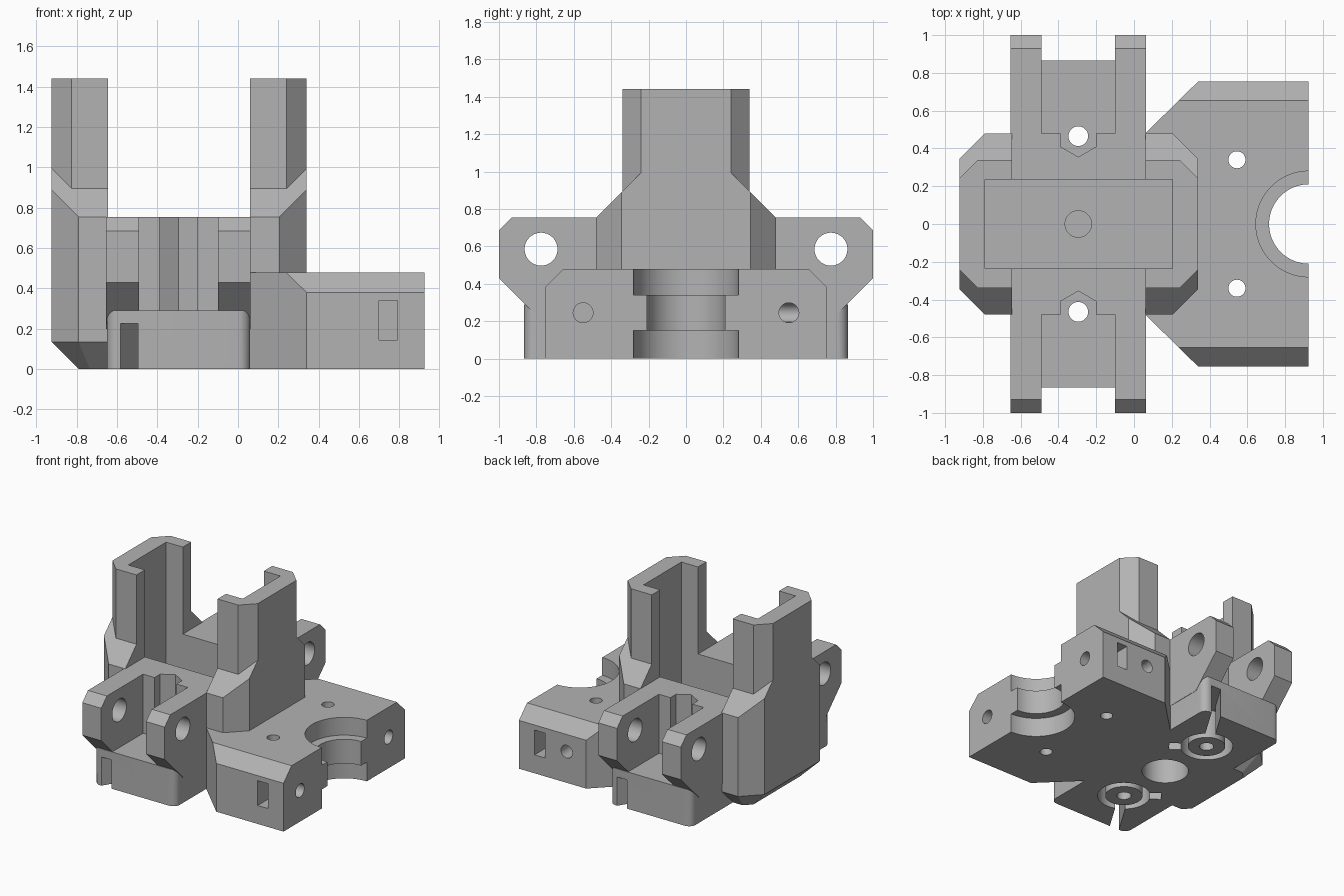
import bpy, bmesh, math
from mathutils import Vector

if "Cube" in bpy.data.objects:
    bpy.data.objects.remove(bpy.data.objects["Cube"])

CX = -0.2925  # mid plane of the tower
grey = bpy.data.materials.new("plain_grey")
grey.diffuse_color = (0.45, 0.45, 0.45, 1)
grey.use_nodes = True
grey.node_tree.nodes["Principled BSDF"].inputs["Base Color"].default_value = grey.diffuse_color


def make(name, bm):
    bmesh.ops.recalc_face_normals(bm, faces=bm.faces)
    me = bpy.data.meshes.new(name)
    bm.to_mesh(me)
    bm.free()
    ob = bpy.data.objects.new(name, me)
    bpy.context.collection.objects.link(ob)
    return ob


def prism(name, pts, axis, lo, hi):
    """Extrude a 2D outline along x, y or z."""
    place = {'x': lambda a, b, t: (t, a, b), 'y': lambda a, b, t: (a, t, b),
             'z': lambda a, b, t: (a, b, t)}[axis]
    bm = bmesh.new()
    f = bm.faces.new([bm.verts.new(place(a, b, lo)) for a, b in pts])
    ext = bmesh.ops.extrude_face_region(bm, geom=[f])['geom']
    shift = Vector(place(0, 0, hi - lo))
    bmesh.ops.translate(bm, vec=shift, verts=[g for g in ext if isinstance(g, bmesh.types.BMVert)])
    return make(name, bm)


def box(name, x0, x1, y0, y1, z0, z1):
    return prism(name, [(x0, y0), (x1, y0), (x1, y1), (x0, y1)], 'z', z0, z1)


def rod(name, a, b, r, axis, lo, hi, n=48):
    pts = [(a + r * math.cos(math.tau * (i + .5) / n), b + r * math.sin(math.tau * (i + .5) / n))
           for i in range(n)]
    return prism(name, pts, axis, lo, hi)


def octagon(hx, hy, c):
    q = [(hx, hy - c), (hx - c, hy)]
    q += [(-x, y) for x, y in reversed(q)]
    return [(CX + x, y) for x, y in q + [(-x, -y) for x, y in q]]


def slot(name, x, y, tx, ty, w, h):
    """Straight slot in the underside from (x, y) towards (tx, ty)."""
    d = Vector((tx - x, ty - y))
    n = Vector((-d.y, d.x)).normalized() * w / 2
    a, b = Vector((x, y)), Vector((tx, ty))
    return prism(name, [a + n, a - n, b - n, b + n], 'z', -0.1, h)


# lower tower: octagon with a chamfered foot and 45 degree shoulders
bm = bmesh.new()
rings = [(octagon(0.4975, 0.345, 0.055), lambda y: 0),
         (octagon(0.6325, 0.48, 0.135), lambda y: 0.135),
         (octagon(0.6325, 0.48, 0.135), lambda y: 1.235 - abs(y)),
         ([(CX + s * 0.6325, t * 0.24) for s in (-1, 1) for t in (-1, 1)], lambda y: 0.995)]
for pts, z in rings:
    for x, y in pts:
        bm.verts.new((x, y, z(y)))
bmesh.ops.convex_hull(bm, input=bm.verts[:])
bmesh.ops.dissolve_limit(bm, angle_limit=0.01, verts=bm.verts[:], edges=bm.edges[:])
body = make("carriage_body", bm)


def apply(op, *parts):
    for p in parts:
        bpy.context.view_layer.objects.active = body
        m = body.modifiers.new("cut", 'BOOLEAN')
        m.operation, m.solver, m.object = op, 'EXACT', p
        bpy.ops.object.modifier_apply(modifier=m.name)
        bpy.data.objects.remove(p, do_unlink=True)


def add(*p):
    apply('UNION', *p)


def cut(*p):
    apply('DIFFERENCE', *p)


# upper tower, split into two C-shaped uprights
add(prism("upright", octagon(0.6325, 0.34, 0.10), 'z', 0.5, 1.44))
cut(box("gap", -0.645, 0.06, -1, 1, 0.755, 2))

# base block with rounded vertical edges
R, base = 0.055, []
for sx, sy, a0 in ((1, 1, 0), (-1, 1, 90), (-1, -1, 180), (1, -1, 270)):
    for i in range(9):
        a = math.radians(a0 + i * 11.25)
        base.append((-0.295 + sx * (0.355 - R) + R * math.cos(a),
                     sy * (0.865 - R) + R * math.sin(a)))
add(prism("base_block", base, 'z', 0, 0.29))

# mounting plate with chamfered top edges
plate = prism("mount_plate", [(0.0, 0.42), (0.06, 0.48), (0.34, 0.755), (0.925, 0.755),
                              (0.925, -0.755), (0.34, -0.755), (0.06, -0.48), (0.0, -0.42)],
              'z', 0, 0.48)
add(plate)
for s in (-1, 1):
    cut(prism("edge_chamfer", [(s * 0.655, 0.48), (s * 0.855, 0.28), (s * 0.855, 0.481),
                               (s * 0.655, 0.481)], 'x', 0.2, 1.1))

# hinge ears
ear = [(0.3, 0.755), (0.93, 0.755), (1, 0.685), (1, 0.43), (0.77, 0.20), (0.3, 0.20)]
for s in (-1, 1):
    for x0, x1 in ((-0.655, -0.49), (-0.10, 0.0625)):
        add(prism("ear", [(s * y, z) for y, z in ear], 'x', x0, x1))
    cut(rod("ear_hole", s * 0.775, 0.585, 0.088, 'x', -0.8, 0.2))

# pocket with blind holes in floor and underside
cut(box("pocket", -0.79, 0.205, -0.235, 0.235, 0.33, 2),
    rod("floor_hole", -0.295, 0, 0.07, 'z', 0.27, 0.5),
    rod("under_hole", -0.295, 0, 0.168, 'z', -0.1, 0.22))

for s in (-1, 1):
    # nut trap in the front and back walls
    cut(prism("nut_trap", [(-0.39, s * 0.6), (-0.39, s * 0.41), (-0.295, s * 0.355),
                           (-0.2, s * 0.41), (-0.2, s * 0.6)], 'z', 0.29, 1))
    # spring groove with its two leg slots and centre post
    c = (-0.295, s * 0.465)
    cut(rod("spring_groove", *c, 0.19, 'z', -0.1, 0.225),
        slot("leg_slot", *c, c[0] + s * 0.27, s * 0.906, 0.073, 0.226),
        slot("leg_slot", *c, c[0] + s * 0.21, s * 0.295, 0.09, 0.15))
    add(rod("spring_post", *c, 0.135, 'z', 0, 0.25))
    cut(rod("screw_hole", *c, 0.052, 'z', -0.1, 0.6))
    # plate screws and nut slots
    cut(rod("plate_hole", 0.545, s * 0.34, 0.045, 'z', -0.1, 0.6),
        rod("side_hole", s * 0.55, 0.245, 0.053, 'x', 0.5, 1.1),
        box("nut_slot", 0.70, 0.79, min(s * 0.47, s * 0.9), max(s * 0.47, s * 0.9), 0.145, 0.34))
cut(rod("back_hole", 0.51, 0.245, 0.05, 'y', 0.4, 0.9))

# stepped half-round groove mount
for r, z0, z1 in ((0.21, -0.1, 0.6), (0.28, -0.1, 0.15), (0.28, 0.34, 0.6)):
    cut(rod("groove_mount", 0.925, 0, r, 'z', z0, z1, 64))

body.data.materials.clear()
body.data.materials.append(grey)
for p in body.data.polygons:
    p.material_index = 0
body.select_set(True)
bpy.context.view_layer.objects.active = body
bpy.ops.object.shade_smooth_by_angle(angle=math.radians(25))
